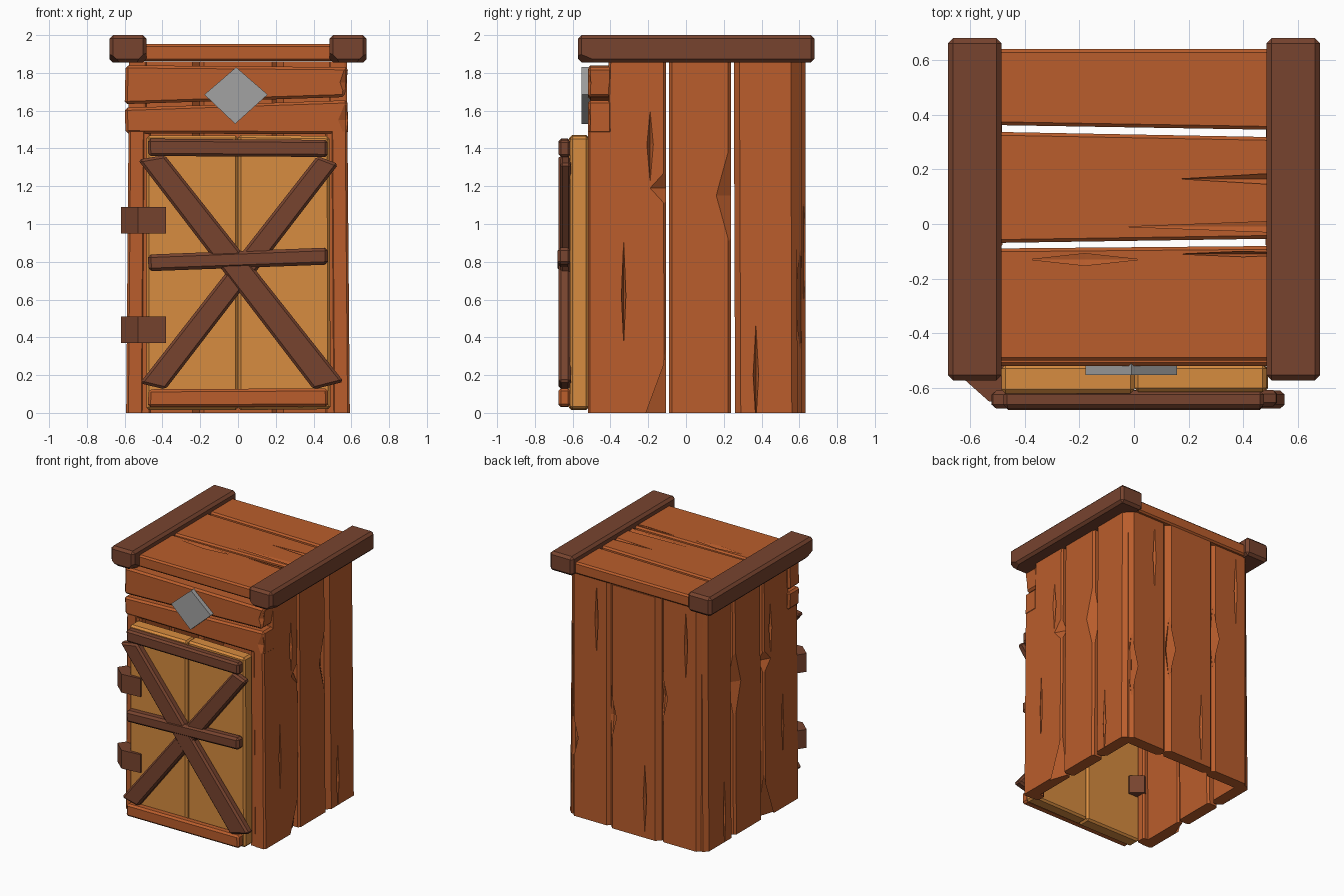
import bpy, bmesh
from mathutils import Vector

if "Cube" in bpy.data.objects:
    bpy.data.objects.remove(bpy.data.objects["Cube"])


def material(name, rgb):
    m = bpy.data.materials.new(name)
    m.diffuse_color = (*rgb, 1)
    m.use_nodes = True
    m.node_tree.nodes["Principled BSDF"].inputs["Base Color"].default_value = m.diffuse_color
    return m


ORANGE = material("orange wood", (0.49, 0.110, 0.025))
BROWN = material("dark brown wood", (0.185, 0.057, 0.028))
GOLD = material("golden wood", (0.68, 0.262, 0.05))
GREY = material("grey plate", (0.36, 0.36, 0.36))

PLACE = {"x": lambda p, q, d: (d, p, q),
         "y": lambda p, q, d: (p, d, q),
         "z": lambda p, q, d: (p, q, d)}


def link(name, bm, mat):
    bmesh.ops.recalc_face_normals(bm, faces=bm.faces)
    me = bpy.data.meshes.new(name)
    bm.to_mesh(me)
    bm.free()
    ob = bpy.data.objects.new(name, me)
    bpy.context.collection.objects.link(ob)
    me.materials.append(mat)
    return ob


def prism(name, poly, axis, lo, hi, mat, bevel=0.0, cuts=(), taper=0.0, along=None):
    """Chamfered prism of a 2D outline along an axis; cuts are (centre, radii) splinters.
    With 'along' set, only edges running along that world axis are chamfered."""
    bm = bmesh.new()
    a = [bm.verts.new(PLACE[axis](p, q, lo)) for p, q in poly]
    b = [bm.verts.new(PLACE[axis](p, q, hi)) for p, q in poly]
    bm.faces.new(a)
    bm.faces.new(b)
    n = len(poly)
    for i in range(n):
        j = (i + 1) % n
        bm.faces.new((a[i], a[j], b[j], b[i]))
    bmesh.ops.recalc_face_normals(bm, faces=bm.faces)
    if bevel:
        edges = [e for e in bm.edges if along is None or
                 abs((e.verts[0].co - e.verts[1].co)[along]) > 0.9 * e.calc_length()]
        bmesh.ops.bevel(bm, geom=edges, offset=bevel, segments=1,
                        profile=0.5, affect='EDGES')
    for v in bm.verts:
        v.co.x *= 1 - taper * v.co.z
    ob = link(name, bm, mat)
    for c, r in cuts:
        splinter(ob, c, r, mat)
    return ob


def splinter(ob, centre, radii, mat):
    # stretched octahedron subtracted to leave a crack or chip
    bm = bmesh.new()
    dirs = [Vector(d) * s for d in ((1, 0, 0), (0, 1, 0), (0, 0, 1)) for s in (1, -1)]
    for d in dirs:
        bm.verts.new([centre[i] + d[i] * radii[i] for i in range(3)])
    bmesh.ops.convex_hull(bm, input=bm.verts[:])
    cutter = link("crack_cutter", bm, mat)
    cutter.hide_render = True
    mod = ob.modifiers.new("crack", 'BOOLEAN')
    mod.operation = 'DIFFERENCE'
    mod.solver = 'EXACT'
    mod.object = cutter
    bpy.context.view_layer.objects.active = ob
    bpy.ops.object.modifier_apply(modifier=mod.name)
    bpy.data.objects.remove(cutter)


def rect(a, b, c, d):
    return [(a, c), (b, c), (b, d), (a, d)]


# side walls: three planks each, with see-through gaps
for s, side in ((1, "right"), (-1, "left")):
    lo, hi = sorted((s * 0.50, s * 0.592))
    X = s * 0.582
    prism(side + "_wall_front_plank",
          [(-0.52, 0), (-0.105, 0), (-0.107, 1.86), (-0.41, 1.86), (-0.41, 1.49), (-0.52, 1.49)],
          "x", lo, hi, ORANGE, 0.012,
          [((X, -0.33, 0.62), (0.03, 0.014, 0.32)),
           ((X, -0.10, -0.02), (0.05, 0.15, 0.38)),
           ((X, -0.19, 1.42), (0.035, 0.018, 0.2)),
           ((X, -0.10, 1.19), (0.05, 0.09, 0.10))], 0.014, 2)
    prism(side + "_wall_middle_plank",
          [(-0.09, 0), (0.238, 0), (0.238, 1.86), (-0.09, 1.86)],
          "x", lo - s * 0.01, hi - s * 0.01, ORANGE, 0.015,
          [((s * 0.575, 0.245, 1.15), (0.06, 0.085, 0.32))], 0.01, 2)
    prism(side + "_wall_back_plank",
          [(0.26, 0), (0.59, 0), (0.585, 1.86), (0.253, 1.86)],
          "x", lo - s * 0.006, hi - s * 0.006, ORANGE, 0.03,
          [((X, 0.37, 0.2), (0.03, 0.016, 0.28))], 0.012, 2)
    # front post beside the door
    prism(side + "_door_post", rect(*sorted((s * 0.46, s * 0.575)), 0, 1.48),
          "y", -0.515, -0.44, ORANGE, 0.012, along=2)
    # heavy roof beam
    prism(side + "_roof_beam", rect(*sorted((s * 0.484, s * 0.681)), 1.855, 2.0),
          "y", -0.572, 0.68, BROWN, 0.019,
          [((s * 0.68, -0.57, 1.855), (0.06, 0.12, 0.05)),
           ((s * 0.484, -0.57, 1.855), (0.06, 0.10, 0.06))])

# back wall planks, edges touching
for i, (a, b, y) in enumerate(((-0.55, -0.205, 0.615), (-0.215, 0.215, 0.632), (0.205, 0.55, 0.615))):
    prism(f"back_wall_plank_{i + 1}", rect(a, b, 0, 1.86), "y", y - 0.09, y, ORANGE, 0.035,
          [((b - 0.02, y - 0.01, 1.1 - 0.25 * i), (0.07, 0.035, 0.28)),
           ((a + 0.12, y, 1.55 if i != 1 else 0.3), (0.014, 0.03, 0.27))], along=2)

# roof planks running side to side
roof = (((-0.50, -0.09), (-0.50, -0.08), [((-0.18, -0.13, 1.95), (0.32, 0.035, 0.008)),
                                          ((0.4, -0.11, 1.95), (0.28, 0.012, 0.02))]),
        ((-0.07, 0.338), (-0.053, 0.317), [((0.48, 0.165, 1.95), (0.37, 0.022, 0.02)),
                                           ((0.48, -0.01, 1.95), (0.8, 0.03, 0.008))]),
        ((0.363, 0.64), (0.344, 0.64), []))
for i, (l, r, cuts) in enumerate(roof):
    prism(f"roof_plank_{i + 1}", [(-0.56, l[0]), (0.56, r[0]), (0.56, r[1]), (-0.56, l[1])],
          "z", 1.862, 1.953, ORANGE, 0.012, cuts)

# header boards over the door
prism("upper_header_board", [(-0.60, 1.635), (0.565, 1.672), (0.583, 1.83), (-0.595, 1.84)],
      "y", -0.52, -0.39, ORANGE, 0.014, [((0.57, -0.52, 1.75), (0.03, 0.02, 0.09))])
prism("lower_header_board", [(-0.595, 1.48), (0.583, 1.475), (0.58, 1.655), (-0.60, 1.615)],
      "y", -0.52, -0.39, ORANGE, 0.014, [((0.57, -0.52, 1.55), (0.04, 0.02, 0.10))])

# diamond plate
prism("diamond_plate", [(-0.178, 1.685), (-0.015, 1.53), (0.157, 1.685), (-0.01, 1.83)],
      "y", -0.553, -0.505, GREY)

# door planks
prism("door_plank_left", rect(-0.485, 0.001, 0.015, 1.468), "y", -0.62, -0.515, GOLD, 0.014)
prism("door_plank_right", [(0.001, 0.015), (0.49, 0.02), (0.485, 1.465), (0.001, 1.472)],
      "y", -0.615, -0.515, GOLD, 0.014)

# door rails and crossed braces
prism("door_top_rail", [(-0.475, 1.36), (0.475, 1.355), (0.475, 1.445), (-0.478, 1.452)],
      "y", -0.675, -0.61, BROWN, 0.014)
prism("door_bottom_rail", [(-0.478, 0.03), (0.478, 0.033), (0.475, 0.13), (-0.473, 0.125)],
      "y", -0.675, -0.61, ORANGE, 0.014)
prism("door_middle_rail", [(-0.473, 0.75), (0.478, 0.785), (0.475, 0.875), (-0.478, 0.838)],
      "y", -0.68, -0.61, BROWN, 0.016)
prism("door_brace_rising", [(-0.52, 0.157), (-0.384, 0.124), (0.532, 1.317), (0.42, 1.36)],
      "y", -0.668, -0.608, BROWN, 0.014)
prism("door_brace_falling", [(0.40, 0.124), (0.56, 0.165), (-0.388, 1.365), (-0.53, 1.34)],
      "y", -0.675, -0.61, BROWN, 0.014)

# wrap-around hinges on the left edge
for name, z in (("lower_hinge", 0.37), ("upper_hinge", 0.95)):
    prism(name, [(-0.62, -0.57), (-0.53, -0.65), (-0.38, -0.635), (-0.38, -0.50),
                 (-0.46, -0.43), (-0.56, -0.48)], "z", z, z + 0.14, BROWN)
